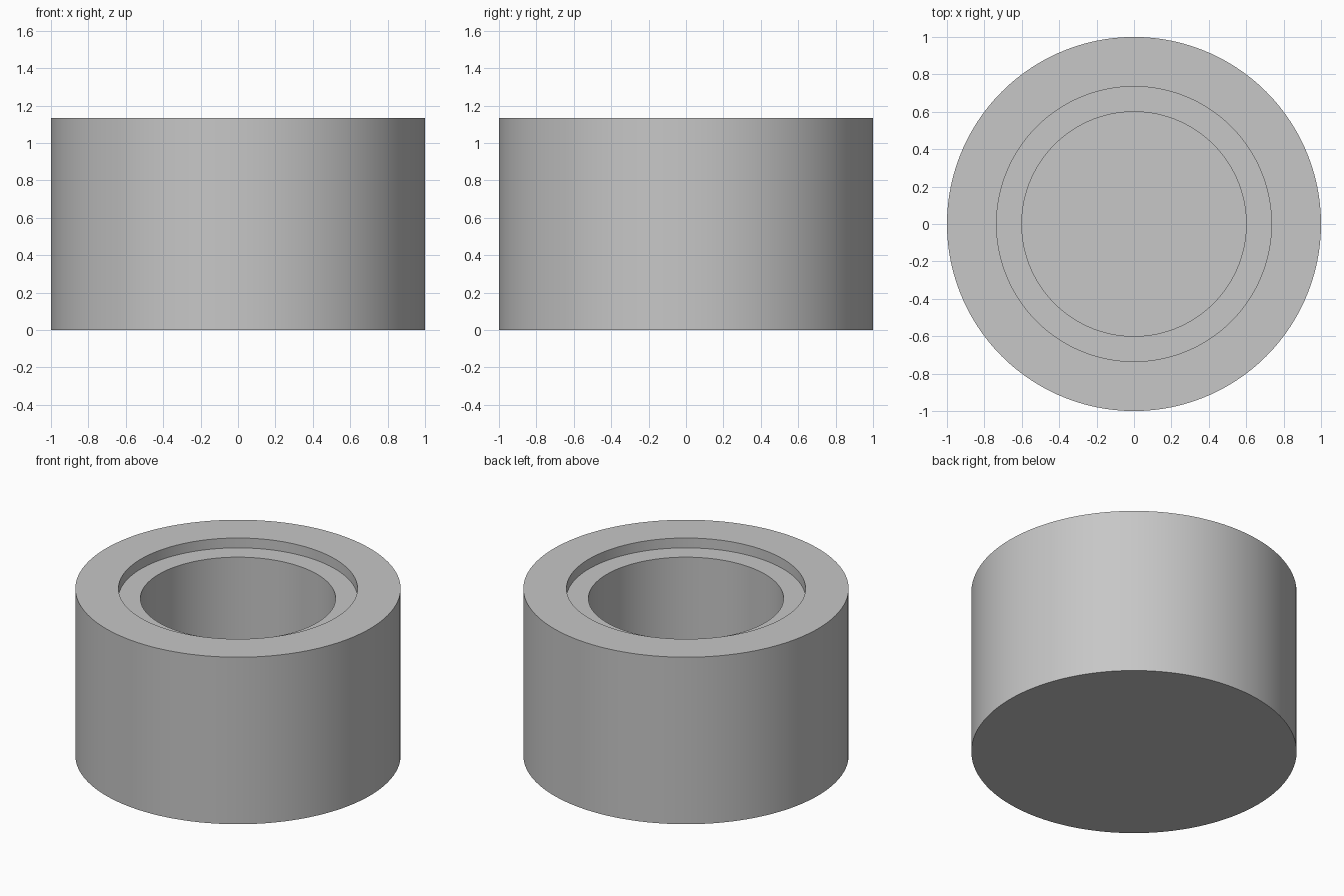
import bpy
import bmesh
from math import tau, radians
from mathutils import Vector

cube = bpy.data.objects.get("Cube")
if cube:
    bpy.data.objects.remove(cube, do_unlink=True)

SEGMENTS = 120
HEIGHT = 1.133
OUTER_R, LEDGE_R, BORE_R = 1.0, 0.735, 0.6
LEDGE_Z = HEIGHT - 0.067
FLOOR_Z = 0.2

# Single grey material
grey = bpy.data.materials.new("light grey")
grey.use_nodes = True
colour = (0.57, 0.57, 0.57, 1)
grey.diffuse_color = colour
grey.node_tree.nodes["Principled BSDF"].inputs["Base Color"].default_value = colour

# Half section of the cup: base, outer wall, rim, stepped ledge, bore, floor
profile = [(0, 0), (OUTER_R, 0), (OUTER_R, HEIGHT), (LEDGE_R, HEIGHT),
           (LEDGE_R, LEDGE_Z), (BORE_R, LEDGE_Z), (BORE_R, FLOOR_Z), (0, FLOOR_Z)]

# Revolve the section around the z axis
bm = bmesh.new()
verts = [bm.verts.new((r, 0, z)) for r, z in profile]
edges = [bm.edges.new(pair) for pair in zip(verts, verts[1:])]
bmesh.ops.spin(bm, geom=verts + edges, cent=Vector(), axis=Vector((0, 0, 1)),
               angle=tau, steps=SEGMENTS)
bmesh.ops.remove_doubles(bm, verts=bm.verts, dist=0.0001)
bmesh.ops.recalc_face_normals(bm, faces=bm.faces)

mesh = bpy.data.meshes.new("stepped_cup")
bm.to_mesh(mesh)
bm.free()
mesh.materials.append(grey)
cup = bpy.data.objects.new("stepped_cup", mesh)
bpy.context.collection.objects.link(cup)

# Smooth round walls with crisp rims
bpy.ops.object.select_all(action="DESELECT")
cup.select_set(True)
bpy.context.view_layer.objects.active = cup
bpy.ops.object.shade_smooth_by_angle(angle=radians(30))
